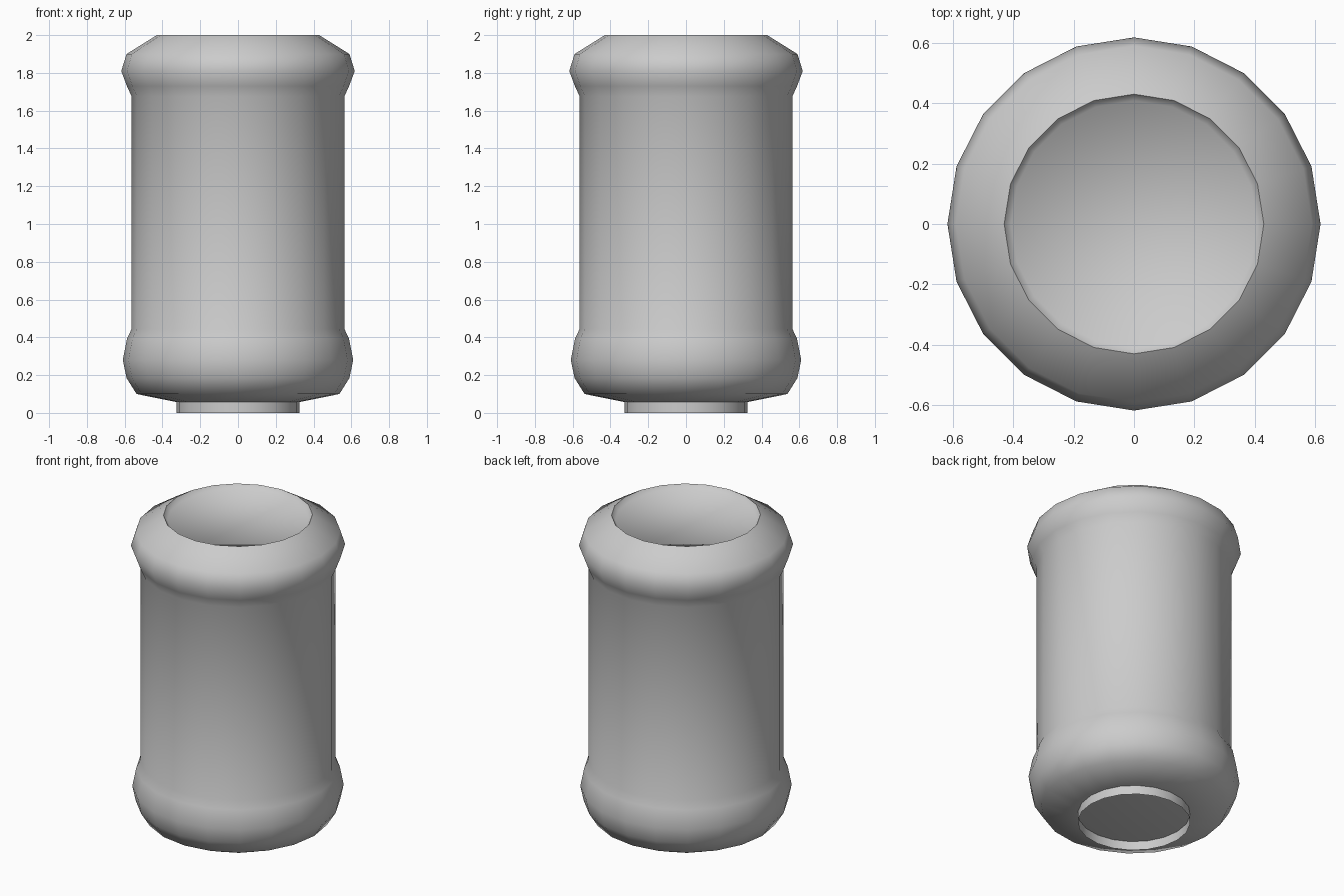
import bpy, bmesh, math

if "Cube" in bpy.data.objects:
    bpy.data.objects.remove(bpy.data.objects["Cube"])

SIDES = 20


def lathe(name, profile, cap_start=False, cap_end=False):
    """Revolve (radius, z) points around z, optionally capping the end rings."""
    bm = bmesh.new()
    rings = []
    for r, z in profile:
        rings.append([bm.verts.new((r * math.cos(a), r * math.sin(a), z))
                      for a in (2 * math.pi * i / SIDES for i in range(SIDES))])
    for low, high in zip(rings, rings[1:]):
        for i in range(SIDES):
            j = (i + 1) % SIDES
            bm.faces.new((low[i], low[j], high[j], high[i]))
    if cap_start:
        bm.faces.new(rings[0][::-1])
    if cap_end:
        bm.faces.new(rings[-1])
    mesh = bpy.data.meshes.new(name)
    bm.to_mesh(mesh)
    bm.free()
    obj = bpy.data.objects.new(name, mesh)
    bpy.context.collection.objects.link(obj)
    bpy.ops.object.select_all(action='DESELECT')
    obj.select_set(True)
    bpy.context.view_layer.objects.active = obj
    bpy.ops.object.shade_smooth_by_angle(angle=math.radians(60))
    return obj


# Body: closed underside, lower bulge, straight wall, upper bulge, sunken top
lathe("body", [
    (0.325, 0.057), (0.537, 0.10), (0.59, 0.185), (0.61, 0.28),
    (0.587, 0.395), (0.563, 0.445),
    (0.563, 1.675), (0.588, 1.73), (0.618, 1.81), (0.59, 1.90),
    (0.43, 2.0), (0.408, 1.97),
], cap_start=True, cap_end=True)

# Foot: thin open ring under the body
lathe("foot_ring", [(0.325, 0.0), (0.325, 0.057)])
